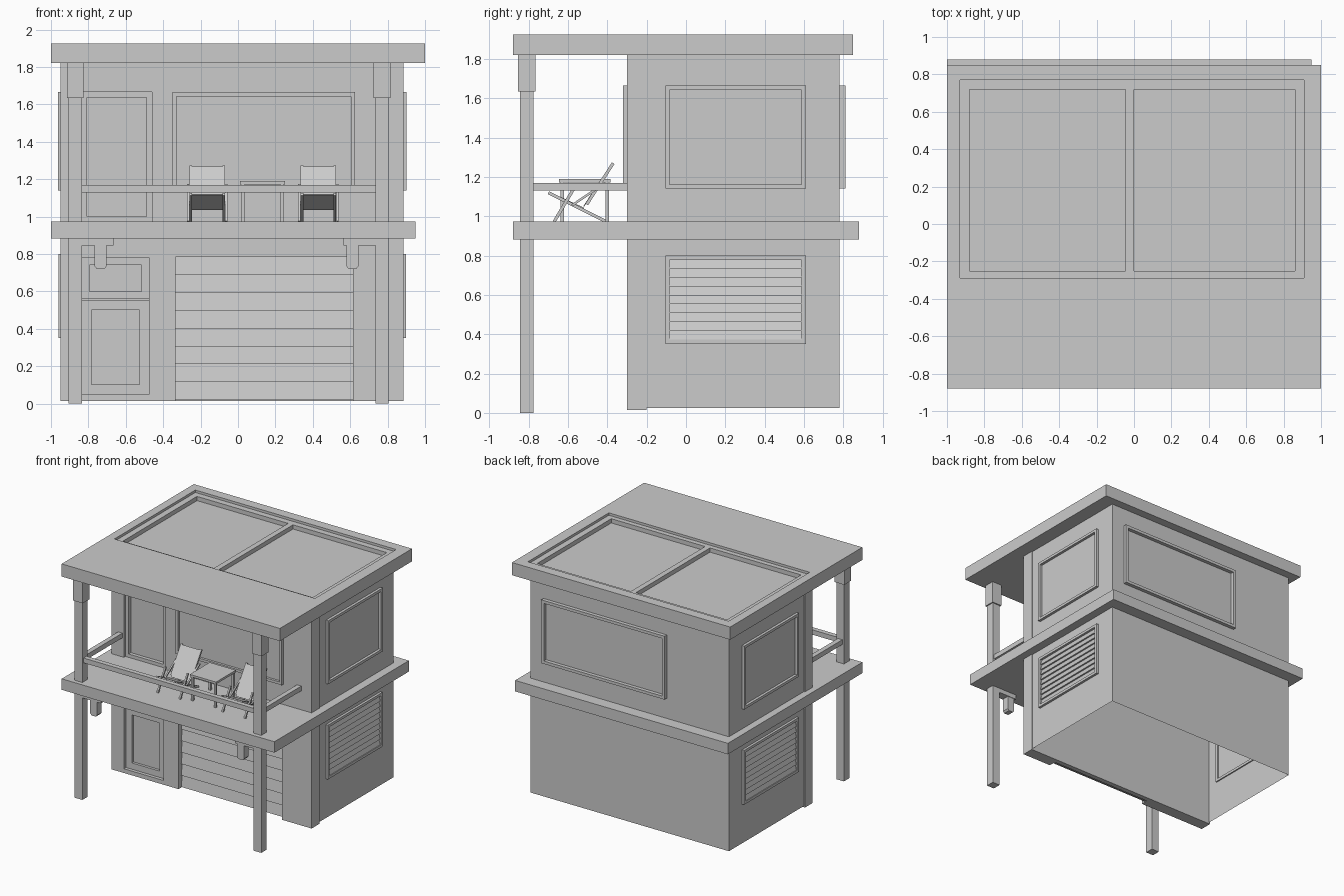
import bpy, bmesh
from math import pi
from mathutils import Matrix, Vector

if "Cube" in bpy.data.objects:
    bpy.data.objects.remove(bpy.data.objects["Cube"])

I = Matrix.Identity(4)
RIGHT, LEFT, BACK = (Matrix.Rotation(a, 4, 'Z') for a in (pi/2, -pi/2, pi))


def make(name, verts, faces, M=I):
    me = bpy.data.meshes.new(name)
    me.from_pydata([M @ Vector(v) for v in verts], [], faces)
    bm = bmesh.new()
    bm.from_mesh(me)
    bmesh.ops.recalc_face_normals(bm, faces=bm.faces)
    bm.to_mesh(me)
    bm.free()
    ob = bpy.data.objects.new(name, me)
    bpy.context.collection.objects.link(ob)
    return ob


BOXF = [(0, 1, 3, 2), (4, 6, 7, 5), (0, 4, 5, 1), (2, 3, 7, 6), (0, 2, 6, 4), (1, 5, 7, 3)]


def box(name, x0, x1, y0, y1, z0, z1, M=I):
    v = [(x, y, z) for x in (x0, x1) for y in (y0, y1) for z in (z0, z1)]
    return make(name, v, BOXF, M)


def frame(name, u0, u1, z0, z1, y0, y1, w, M=I):
    # rectangular ring in the local XZ plane, y0 (outer) to y1 (inner)
    v = []
    for y in (y0, y1):
        for d in (0, w):
            v += [(u0+d, y, z0+d), (u1-d, y, z0+d), (u1-d, y, z1-d), (u0+d, y, z1-d)]
    f = []
    for a, b in ((0, 4), (4, 12), (12, 8), (8, 0)):
        for i in range(4):
            j = (i+1) % 4
            f.append((a+i, a+j, b+j, b+i))
    return make(name, v, f, M)


def strip(name, profile, x0, x1, M=I):
    # open (y, z) profile swept along local x
    v = [(x, y, z) for y, z in profile for x in (x0, x1)]
    return make(name, v, [(2*i, 2*i+1, 2*i+3, 2*i+2) for i in range(len(profile)-1)], M)


def slats(name, u0, u1, z0, z1, n, y_top, y_bot, M=I):
    h, p = (z1-z0)/n, []
    for i in range(n):
        p += [(y_top, z1-i*h), (y_bot, z1-(i+1)*h)]
    return strip(name, p + [(y_top, z0)], u0, u1, M)


def beam(name, a, b, w, t):
    # bar between two points: w wide along x, t thick
    a, b = Vector(a), Vector(b)
    d = (b-a).normalized()
    s = (Vector((1, 0, 0)) - d*d.x).normalized()
    n = d.cross(s)
    v = [p + s*i*w/2 + n*j*t/2 for p in (a, b) for i in (-1, 1) for j in (-1, 1)]
    return make(name, v, BOXF)


def cut(ob, *boxes):
    for b in boxes:
        c = box("cutter", *b)
        m = ob.modifiers.new("cut", 'BOOLEAN')
        m.operation, m.object, m.solver = 'DIFFERENCE', c, 'EXACT'
        bpy.context.view_layer.objects.active = ob
        bpy.ops.object.modifier_apply(modifier=m.name)
        bpy.data.objects.remove(c)


# roof with stepped skylight recess
roof = box("roof", -1, 1, -.88, .85, 1.82, 1.925)
cut(roof, (-.93, .91, -.29, .77, 1.905, 2), (-.88, .86, -.25, .72, 1.87, 2))
box("skylight_bar", -.045, 0, -.25, .72, 1.865, 1.905)

# balcony slab
box("balcony_slab", -1, .95, -.88, .88, .882, .973)

# hollow side and back walls, open underneath
for name, z0, z1 in (("lower", .025, .885), ("upper", .97, 1.825)):
    path = [(-.94, -.2), (-.94, .78), (.878, .78), (.878, -.2)]
    make(name+"_side_walls", [(x, y, z) for x, y in path for z in (z0, z1)],
         [(2*i, 2*i+1, 2*i+3, 2*i+2) for i in range(3)])

# front walls with recessed openings
wall = box("lower_front_wall", -.95, .885, -.3, -.2, .015, .885)
cut(wall, (-.835, -.475, -.4, -.25, .05, .782), (-.335, .615, -.4, -.24, -.1, .785))
wall = box("upper_front_wall", -.95, .885, -.3, -.2, .97, 1.825)
cut(wall, (-.835, -.46, -.4, -.25, .9, 1.665))

# garage door
slats("garage_door", -.335, .615, .02, .785, 8, -.25, -.265)

# entrance door and transom, balcony door
frame("door_frame", -.835, -.475, .05, .552, -.272, -.25, .052)
frame("transom_frame", -.835, -.475, .56, .782, -.272, -.25, .04)
frame("balcony_door_frame", -.835, -.46, .973, 1.665, -.28, -.25, .028)

# windows
frame("front_window_frame", -.35, .625, 1.14, 1.665, -.32, -.295, .022)
frame("back_window_frame", -.76, .37, 1.14, 1.665, -.81, -.77, .024, BACK)
for name, M, u0, u1, d in (("right", RIGHT, -.105, .61, .878), ("left", LEFT, -.61, .105, .94)):
    frame(name+"_window_frame", u0, u1, 1.14, 1.665, -d-.022, -d+.01, .022, M)
    frame(name+"_louvre_frame", u0, u1, .35, .8, -d-.02, -d+.01, .022, M)
    slats(name+"_louvre_slats", u0+.022, u1-.022, .372, .778, 9, -d-.001, -d-.014, M)

# posts with capitals, side rails
for name, x in (("left", -.87), ("right", .77)):
    box(name+"_lower_post", x-.035, x+.035, -.845, -.775, 0, .885)
    box(name+"_upper_post", x-.035, x+.035, -.845, -.775, .97, 1.64)
    box(name+"_post_capital", x-.045, x+.045, -.855, -.765, 1.635, 1.822)
    box(name+"_side_rail", x-.02, x+.02, -.775, -.298, 1.13, 1.17)
box("front_rail", -.835, .735, -.83, -.79, 1.13, 1.17)

# hanging lamps under the slab
for name, a, b in (("left", -.835, -.735), ("right", .565, .612)):
    box(name+"_lamp_plate", a, a+.17, -.845, -.775, .845, .884)
    lamp = [(-.032, .85), (-.032, .735), (-.02, .72), (.02, .72), (.032, .735), (.032, .85)]
    v = [(b+x, y, z) for y in (-.84, -.78) for x, z in lamp]
    make(name+"_lamp", v, [tuple(range(6)), tuple(range(6, 12))] +
         [(i, (i+1) % 6, (i+1) % 6+6, i+6) for i in range(6)])

# deck chairs
for name, cx in (("left", -.165), ("right", .43)):
    for s in (-1, 1):
        x = cx + s*.088
        beam(name+"_chair_back_rail", (x, -.37, 1.27), (x, -.505, 1.06), .014, .016)
        beam(name+"_chair_seat_rail", (x, -.70, 1.12), (x, -.41, .975), .014, .016)
        beam(name+"_chair_front_leg", (x+s*.014, -.565, 1.15), (x+s*.014, -.67, .973), .013, .016)
        beam(name+"_chair_brace", (x+s*.014, -.41, 1.17), (x+s*.014, -.58, 1.055), .012, .012)
    beam(name+"_chair_foot_bar", (cx-.1, -.41, .98), (cx+.1, -.41, .98), .012, .012)
    beam(name+"_chair_top_bar", (cx-.088, -.372, 1.265), (cx+.088, -.372, 1.265), .012, .012)
    beam(name+"_chair_back_panel", (cx, -.378, 1.265), (cx, -.52, 1.05), .165, .006)
    beam(name+"_chair_seat_panel", (cx, -.69, 1.118), (cx, -.52, 1.04), .165, .008)

# table
box("table_top", .01, .25, -.645, -.385, 1.172, 1.19)
for x in (.025, .235):
    for y in (-.63, -.40):
        box("table_leg", x-.009, x+.009, y-.009, y+.009, .97, 1.175)
